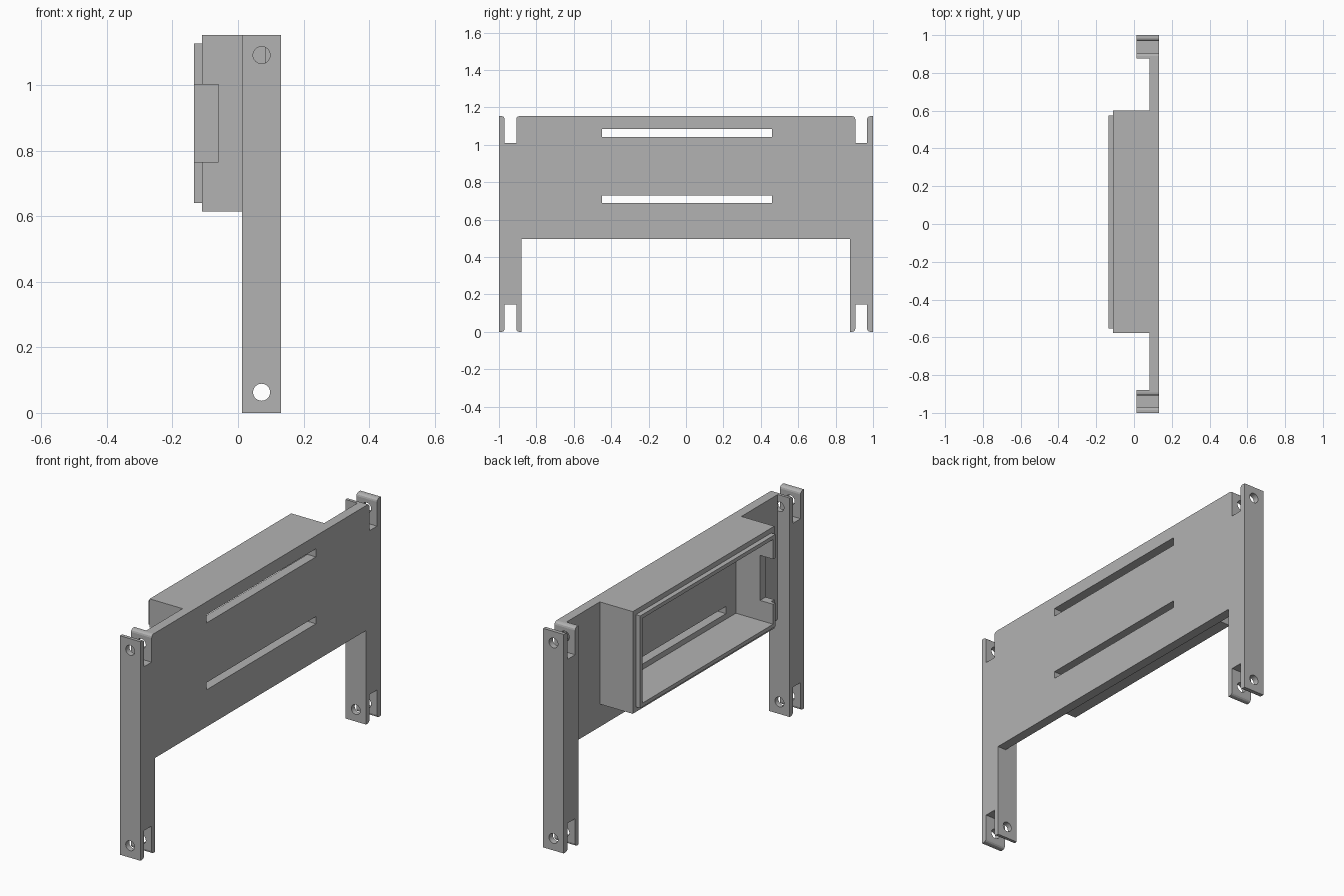
import bpy, bmesh, math

cube = bpy.data.objects.get("Cube")
if cube:
    bpy.data.objects.remove(cube, do_unlink=True)

grey = bpy.data.materials.new("plain grey")
grey.use_nodes = True
grey.diffuse_color = (0.45, 0.45, 0.45, 1)
grey.node_tree.nodes["Principled BSDF"].inputs["Base Color"].default_value = (0.45, 0.45, 0.45, 1)

HEIGHT = 1.153
BACK, PLATE_X, LEG_X = 0.132, 0.082, 0.012


def finish(name, bm):
    bmesh.ops.recalc_face_normals(bm, faces=bm.faces)
    mesh = bpy.data.meshes.new(name)
    bm.to_mesh(mesh)
    bm.free()
    mesh.materials.append(grey)
    obj = bpy.data.objects.new(name, mesh)
    bpy.context.scene.collection.objects.link(obj)
    return obj


def extrude_x(name, outline, x0, x1):
    """Extrude a (y, z) outline from x0 to x1."""
    bm = bmesh.new()
    face = bm.faces.new([bm.verts.new((x0, y, z)) for y, z in outline])
    out = bmesh.ops.extrude_face_region(bm, geom=[face])
    moved = [v for v in out["geom"] if isinstance(v, bmesh.types.BMVert)]
    bmesh.ops.translate(bm, verts=moved, vec=(x1 - x0, 0, 0))
    return finish(name, bm)


def box(name, x, y, z):
    return extrude_x(name, [(y[0], z[0]), (y[1], z[0]), (y[1], z[1]), (y[0], z[1])], *x)


def rod(name, x, y, z, radius):
    """Cylinder along y between the two y values."""
    ring = [2 * math.pi * i / 32 for i in range(32)]
    bm = bmesh.new()
    ends = [[bm.verts.new((x + radius * math.cos(a), yy, z + radius * math.sin(a))) for a in ring]
            for yy in y]
    for loop in ends:
        bm.faces.new(loop)
    for i in range(32):
        j = (i + 1) % 32
        bm.faces.new((ends[0][i], ends[0][j], ends[1][j], ends[1][i]))
    return finish(name, bm)


def cut(obj, *cutters):
    for cutter in cutters:
        cutter.hide_render = True
        mod = obj.modifiers.new("cut", "BOOLEAN")
        mod.operation, mod.solver, mod.object = "DIFFERENCE", "EXACT", cutter
        bpy.context.view_layer.objects.active = obj
        bpy.ops.object.modifier_apply(modifier=mod.name)
        bpy.data.objects.remove(cutter, do_unlink=True)


def fork_end(y0, s0, s1, y1, tip, floor):
    """Outline of one slotted leg end, with rounded slot mouth, from y0 to y1."""
    r = 0.016
    inward = r if floor > tip else -r
    arc = [math.pi / 6 * i for i in range(4)]
    first = [(s0 - r + r * math.sin(a), tip + inward * (1 - math.cos(a))) for a in arc]
    second = [(s1 + r - r * math.sin(a), tip + inward * (1 - math.cos(a))) for a in reversed(arc)]
    return [(y0, tip)] + first + [(s0, floor), (s1, floor)] + second + [(y1, tip)]


# Two legs, slotted and drilled at both ends
for name, ys in (("front_leg", (-1, -0.97, -0.907, -0.88)),
                 ("back_leg", (0.877, 0.905, 0.968, 1))):
    bottom = fork_end(*ys, 0, 0.147)
    top = fork_end(*ys, HEIGHT, 1.01)
    leg = extrude_x(name, bottom + top[::-1], LEG_X, BACK)
    cut(leg, *[rod("hole_cutter", 0.072, (ys[0] - 0.02, ys[3] + 0.02), z, 0.026)
               for z in (0.063, 1.092)])

# Main plate with two long slots
plate = box("main_plate", (PLATE_X, BACK), (-0.88, 0.877), (0.495, HEIGHT))
cut(plate, *[box("slot_cutter", (0, 0.2), (-0.45, 0.46), z)
             for z in ((0.69, 0.728), (1.042, 1.085))])

# Open housing with a stepped rim and a notch in its front wall
housing = box("housing", (-0.11, PLATE_X), (-0.578, 0.6), (0.615, HEIGHT))
rim_outer = box("rim", (-0.135, -0.11), (-0.552, 0.574), (0.641, 1.127))
inner_y, inner_z = (-0.532, 0.554), (0.661, 1.107)
for part in (housing, rim_outer):
    cut(part,
        box("cavity_cutter", (-0.2, 0.1), inner_y, inner_z),
        box("notch_cutter", (-0.2, -0.059), (-0.7, -0.5), (0.766, 1.003)))
